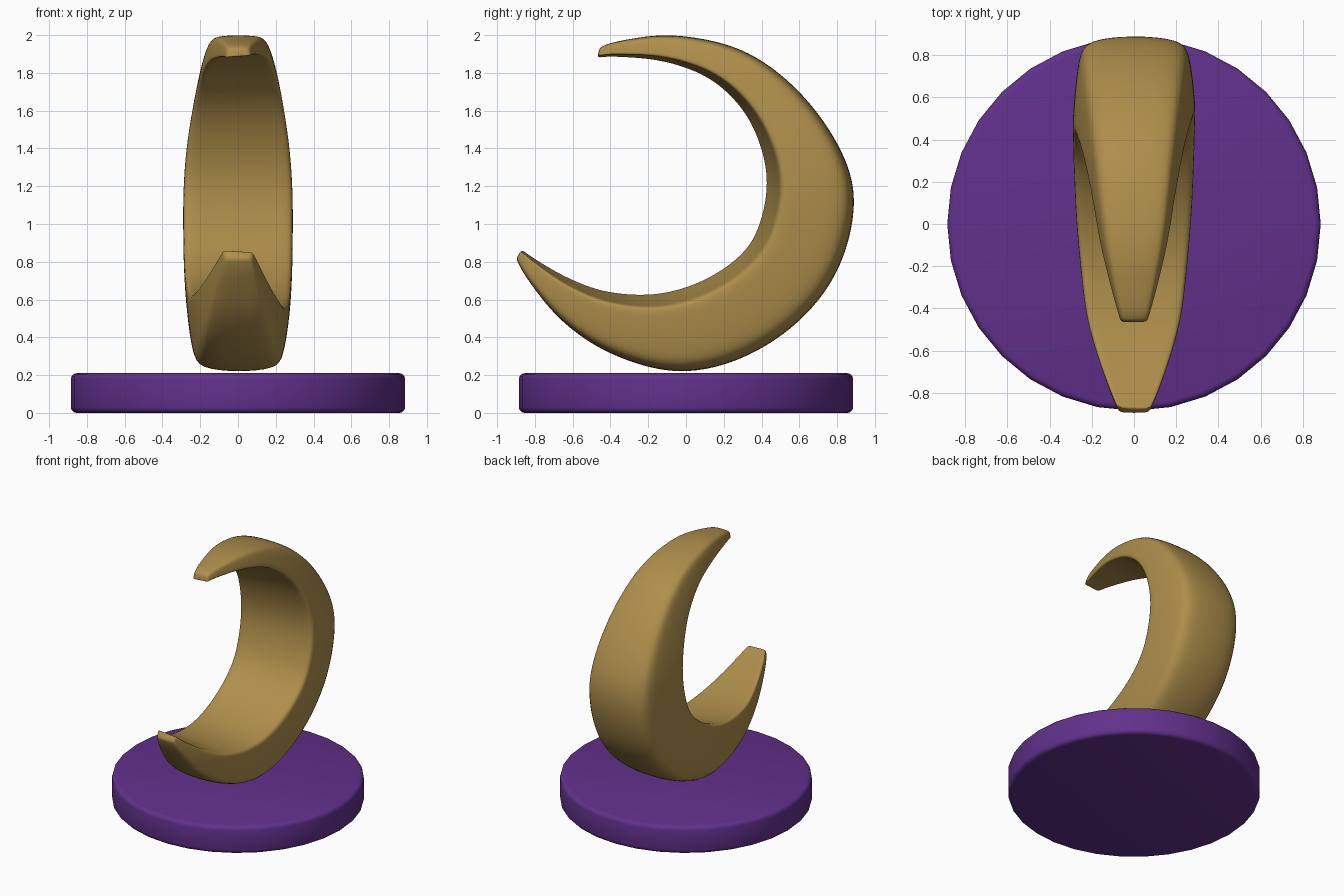
import bpy
import bmesh
from mathutils import Vector

default_cube = bpy.data.objects.get("Cube")
if default_cube:
    bpy.data.objects.remove(default_cube, do_unlink=True)


def make_material(name, rgb):
    material = bpy.data.materials.new(name)
    material.use_nodes = True
    colour = (*rgb, 1.0)
    material.diffuse_color = colour
    shader = material.node_tree.nodes["Principled BSDF"]
    shader.inputs["Base Color"].default_value = colour
    shader.inputs["Roughness"].default_value = 0.6
    return material


def make_object(name, bm, material):
    bmesh.ops.recalc_face_normals(bm, faces=bm.faces)
    mesh = bpy.data.meshes.new(name)
    bm.to_mesh(mesh)
    bm.free()
    mesh.materials.append(material)
    mesh.shade_smooth()
    obj = bpy.data.objects.new(name, mesh)
    bpy.context.collection.objects.link(obj)
    return obj


def catmull_rom(before, start, end, after, t):
    """Smooth blend from start to end for tuples of any length."""
    return [
        0.5 * (2 * b + (c - a) * t + (2 * a - 5 * b + 4 * c - d) * t ** 2
               + (3 * b - a - 3 * c + d) * t ** 3)
        for a, b, c, d in zip(before, start, end, after)
    ]


def refine(stations, steps):
    result = []
    last = len(stations) - 1
    for i in range(last):
        quad = [stations[max(0, min(last, i + k))] for k in (-1, 0, 1, 2)]
        result += [catmull_rom(*quad, step / steps) for step in range(steps)]
    result.append(stations[last])
    return result


gold = make_material("antique gold", (0.42, 0.27, 0.07))
purple = make_material("deep purple", (0.12, 0.03, 0.26))

# Round base with softened edges
BASE_RADIUS, BASE_HEIGHT = 0.885, 0.21
bm = bmesh.new()
bmesh.ops.create_cone(bm, cap_ends=True, segments=32, radius1=BASE_RADIUS,
                      radius2=BASE_RADIUS, depth=BASE_HEIGHT)
bmesh.ops.translate(bm, verts=bm.verts, vec=(0, 0, BASE_HEIGHT / 2))
rims = [e for e in bm.edges if abs(e.verts[0].co.z - e.verts[1].co.z) < 0.01]
bmesh.ops.bevel(bm, geom=rims, offset=0.03, segments=3, profile=0.5,
                affect='EDGES')
base = make_object("round_base", bm, purple)

# Crescent stations: outer y, outer z, inner y, inner z, half width
STATIONS = [
    (-0.46, 1.93, -0.47, 1.88, 0.06),
    (-0.37, 1.965, -0.37, 1.885, 0.09),
    (-0.07, 2.0, -0.12, 1.86, 0.155),
    (0.3, 1.92, 0.12, 1.77, 0.2),
    (0.6, 1.7, 0.3, 1.6, 0.24),
    (0.82, 1.39, 0.4, 1.38, 0.275),
    (0.89, 1.1, 0.42, 1.16, 0.29),
    (0.8, 0.75, 0.35, 0.92, 0.29),
    (0.58, 0.47, 0.2, 0.77, 0.285),
    (0.27, 0.28, 0.0, 0.67, 0.275),
    (-0.06, 0.22, -0.21, 0.63, 0.255),
    (-0.4, 0.315, -0.44, 0.65, 0.225),
    (-0.66, 0.49, -0.63, 0.72, 0.17),
    (-0.84, 0.71, -0.79, 0.81, 0.11),
    (-0.9, 0.82, -0.87, 0.865, 0.075),
]

# Half cross-section: fraction of half width, fraction from inner to outer face
HALF = [(0, 0.01), (0.8, 0), (0.99, 0), (1.01, 0.13), (0.92, 0.8),
        (0.78, 0.97), (0, 1.02)]
SECTION = HALF + [(-u, s) for u, s in HALF[-2:0:-1]]
RIM_DROP = 0.17  # the inner face leans towards the left rim

bm = bmesh.new()
rings = []
for oy, oz, iy, iz, half_width in refine(STATIONS, 3):
    outer, inner = Vector((0, oy, oz)), Vector((0, iy, iz))
    ring = []
    for u, s in SECTION:
        lean = RIM_DROP * (1 + u) / 2 * (1 - s)
        point = inner.lerp(outer, s + lean)
        point.x = u * half_width
        ring.append(bm.verts.new(point))
    rings.append(ring)

count = len(SECTION)
for first, second in zip(rings, rings[1:]):
    for k in range(count):
        n = (k + 1) % count
        bm.faces.new((first[k], first[n], second[n], second[k]))

# Blunt rounded horn tips
for tip in (rings[0], rings[-1]):
    bm.faces.new(tip)
crescent = make_object("crescent_moon", bm, gold)
smooth = crescent.modifiers.new("soft edges", 'SUBSURF')
smooth.levels = smooth.render_levels = 2

# Keep the flat top of the base crisp beside its rounded rim
bpy.ops.object.select_all(action='DESELECT')
base.select_set(True)
bpy.context.view_layer.objects.active = base
bpy.ops.object.shade_smooth_by_angle(angle=0.7)
